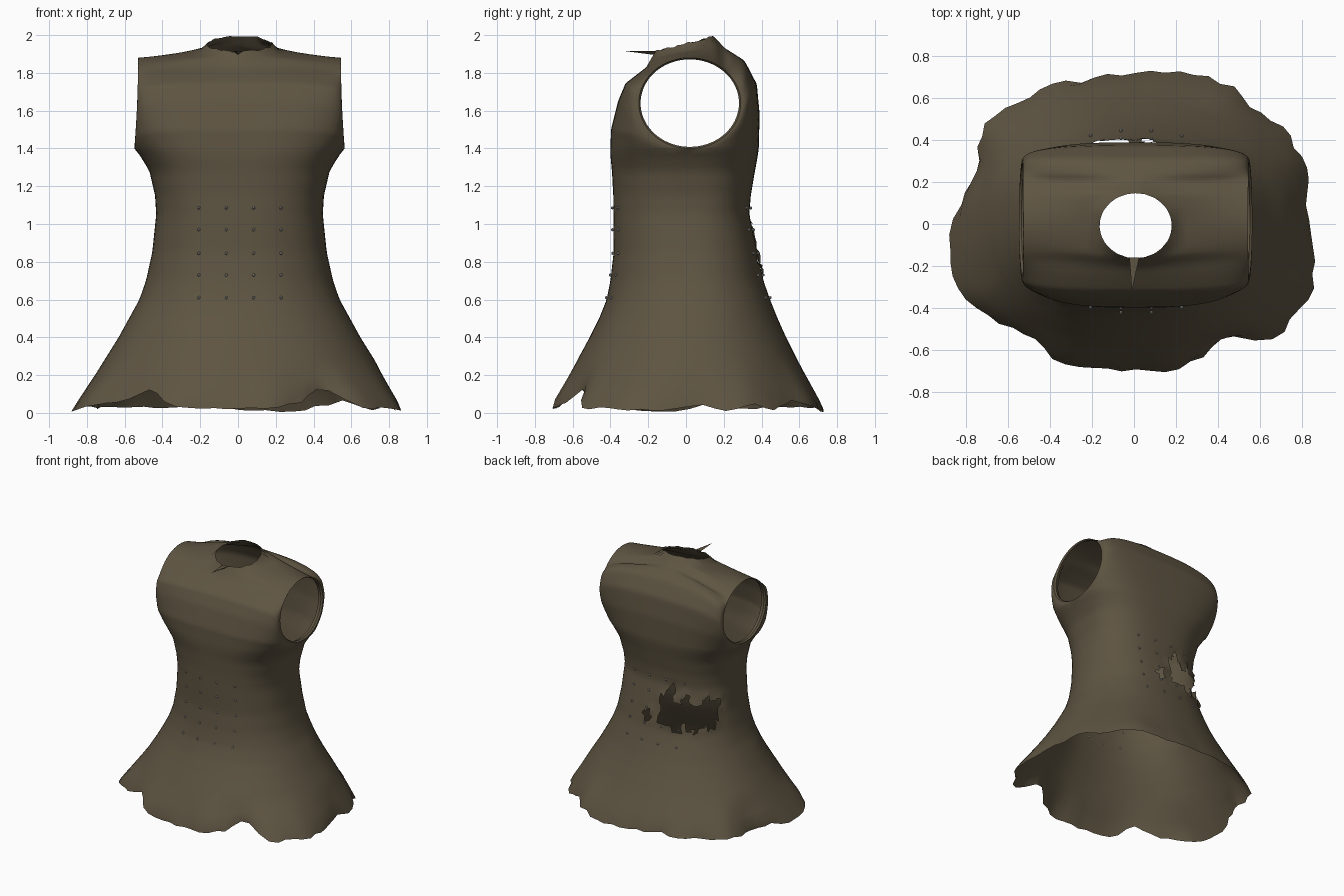
import bpy, bmesh, math, random
from mathutils import Vector

if "Cube" in bpy.data.objects:
    bpy.data.objects.remove(bpy.data.objects["Cube"])

random.seed(4)
M = 40          # columns across each half of the garment
X0 = 0.008      # slight sideways offset


def material(name, rgb):
    m = bpy.data.materials.new(name)
    m.diffuse_color = (*rgb, 1)
    m.use_nodes = True
    m.node_tree.nodes["Principled BSDF"].inputs["Base Color"].default_value = m.diffuse_color
    return m


cloth = material("brown_cloth", (0.112, 0.089, 0.054))
metal = material("grey_metal", (0.36, 0.36, 0.35))


def finish(name, bm, mat, angle=50):
    me = bpy.data.meshes.new(name)
    bm.to_mesh(me)
    bm.free()
    ob = bpy.data.objects.new(name, me)
    bpy.context.collection.objects.link(ob)
    me.materials.append(mat)
    bpy.context.view_layer.objects.active = ob
    ob.select_set(True)
    bpy.ops.object.shade_smooth_by_angle(angle=math.radians(angle))
    ob.select_set(False)
    return ob


def lerp_table(table, t):
    """Linear lookup in rows of (key, values...)."""
    if t <= table[0][0]:
        return table[0][1:]
    for a, b in zip(table, table[1:]):
        if t <= b[0]:
            f = (t - a[0]) / (b[0] - a[0])
            return [p + (q - p) * f for p, q in zip(a[1:], b[1:])]
    return table[-1][1:]


def bulge(u, n):
    return max(0.0, 1 - abs(u) ** n) ** (1 / n)


# height: half width, front depth, back depth, squareness
BODY = [(0.28, .715, -.575, .59, 2.2), (0.4, .64, -.51, .53, 2.2), (0.5, .585, -.46, .485, 2.2),
        (0.6, .53, -.42, .445, 2.3), (0.7, .495, -.40, .41, 2.3), (0.85, .462, -.383, .378, 2.4),
        (1.05, .441, -.385, .335, 2.5), (1.15, .447, -.385, .343, 2.6), (1.28, .477, -.392, .365, 2.7),
        (1.36, .525, -.40, .38, 2.9), (1.40, .557, -.40, .385, 3.0)]
# centre line running up the chest, over the neck and down the back
CENTRE = [(0, -.40, 1.40), (.1, -.397, 1.5), (.2, -.36, 1.65), (.28, -.32, 1.745), (.36, -.21, 1.83),
          (.41, -.165, 1.91), (.5, 0, 1.95), (.58, .145, 2.0), (.62, .2, 1.935), (.7, .31, 1.865),
          (.78, .375, 1.74), (.88, .39, 1.58), (1, .385, 1.40)]
SQUARE = [(0, 3.0), (.27, 3.2), (.38, .9), (.62, .9), (.72, 3.2), (1, 3.0)]
# ragged hem outline: x, y, height
HEM = [(.88, -.1, 0), (.86, -.35, .01), (.67, -.56, .02), (.45, -.54, .13), (.33, -.64, .05), (.2, -.73, .01),
       (0, -.70, .02), (-.2, -.71, .01), (-.36, -.69, .02), (-.45, -.56, .13), (-.6, -.5, .06),
       (-.83, -.37, .02), (-.89, -.1, 0), (-.85, .1, .03), (-.76, .28, .01), (-.72, .48, .03),
       (-.55, .6, .02), (-.25, .70, .03), (0, .73, .01), (.3, .72, 0), (.47, .68, .03), (.57, .56, .06),
       (.7, .48, .01), (.8, .35, .04), (.85, .2, 0), (.83, .08, .04)]
HEM_POLAR = sorted((math.atan2(y, x), math.hypot(x, y), z) for x, y, z in HEM)
HEM_POLAR = ([(a - 2 * math.pi, r, z) for a, r, z in HEM_POLAR[-2:]] + HEM_POLAR
             + [(a + 2 * math.pi, r, z) for a, r, z in HEM_POLAR[:2]])


def body_point(u, z, side):
    w, f, b, n = lerp_table(BODY, z)
    yc = 0.02
    return Vector((X0 + w * u, yc + ((f if side < 0 else b) - yc) * bulge(u, n), z))


def columns():
    """Front columns left to right, then back columns right to left."""
    for k in range(M):
        yield -math.cos(math.pi * k / M), -1
    for k in range(M):
        yield math.cos(math.pi * k / M), 1


def armhole(t):
    a = 2 * math.pi * t
    return (.02 - .27 * math.sin(a), 1.64 - .24 * math.cos(a),
            .537 + .02 * (.5 + .5 * math.cos(a)) ** 2)


bm = bmesh.new()
# skirt and waist: stacked rings, the lowest ones easing into the hem
cols = list(columns())
rings = []
nicks = [random.uniform(0, .03) for _ in cols]
for s in (1, .8, .55, .28):
    ring = []
    for (u, side), nick in zip(cols, nicks):
        p = body_point(u, .28, side)
        r, z = lerp_table(HEM_POLAR, math.atan2(p.y, p.x))
        d = Vector((p.x, p.y, 0)).normalized()
        q = d * (r - nick * (s == 1))
        q.z = z + nick * .5 * (s == 1)
        ring.append(bm.verts.new(p.lerp(q, s ** 1.15 if s < 1 else 1)))
    rings.append(ring)
levels = [.28 + i * 1.12 / 36 for i in range(37)]
for z in levels:
    rings.append([bm.verts.new(body_point(u, z, s)) for u, s in cols])
for a, b in zip(rings, rings[1:]):
    for i in range(2 * M):
        j = (i + 1) % (2 * M)
        bm.faces.new((a[i], a[j], b[j], b[i]))

# chest, shoulders and upper back: one strip draped between the armholes
T = 72
rows = []
for k in range(T + 1):
    t = k / T
    ey, ez, ex = armhole(t)
    cy, cz = lerp_table(CENTRE, t)
    n = lerp_table(SQUARE, t)[0]
    row = []
    for i in range(M + 1):
        u = -math.cos(math.pi * i / M)
        w = bulge(u, n)
        row.append(bm.verts.new((X0 + ex * u, ey + (cy - ey) * w, ez + (cz - ez) * w)))
    rows.append(row)
for a, b in zip(rows, rows[1:]):
    for i in range(M):
        bm.faces.new((a[i], a[i + 1], b[i + 1], b[i]))
bmesh.ops.remove_doubles(bm, verts=bm.verts, dist=.002)


# neck opening: remove the middle and pull the edge onto an oval
def in_neck(c):
    return c.z > 1.85 and ((c.x - X0) / .172) ** 2 + ((c.y + .008) / .155) ** 2 < 1


bmesh.ops.delete(bm, geom=[f for f in bm.faces if in_neck(f.calc_center_median())], context='FACES')
for v in bm.verts:
    if v.is_boundary and v.co.z > 1.86 and abs(v.co.x) < .3 and abs(v.co.y) < .24:
        a = math.atan2((v.co.y + .008) / .155, (v.co.x - X0) / .172)
        v.co.x = X0 + .172 * math.cos(a)
        v.co.y = -.008 + .155 * math.sin(a)
        v.co.z = 1.955 + .04 * math.sin(a) + random.uniform(-.006, .004)


# torn holes at the back of the waist
def in_tear(c):
    if c.y < .02:
        return False
    wob = .022 * math.sin(c.x * 47) + .016 * math.sin(c.x * 101)
    big = -.42 < c.x < -.04 and .74 + wob < c.z < .95 + wob + .1 * max(0, 1 - abs(c.x + .1) / .06)
    small = abs(c.x - .07) / .045 + abs(c.z - .79) / .05 < 1
    return big or small


bmesh.ops.delete(bm, geom=[f for f in bm.faces if in_tear(f.calc_center_median())], context='FACES')
for v in bm.verts:
    if v.is_boundary and .6 < v.co.z < 1.15:
        v.co += Vector((random.uniform(-.012, .012), random.uniform(-.01, .015), random.uniform(-.015, .015)))
bmesh.ops.recalc_face_normals(bm, faces=bm.faces)
finish("tunic_body", bm, cloth)

# folded trim just inside each armhole
for side, label in ((-1, "left"), (1, "right")):
    bm = bmesh.new()
    loops = []
    for inset, scale in ((0, 1), (.012, .965), (.04, 1.0)):
        loop = []
        for k in range(T):
            y, z, x = armhole(k / T)
            loop.append(bm.verts.new((X0 + side * (x - inset), .02 + (y - .02) * scale, 1.64 + (z - 1.64) * scale)))
        loops.append(loop)
    for a, b in zip(loops, loops[1:]):
        for i in range(T):
            j = (i + 1) % T
            bm.faces.new((a[i], a[j], b[j], b[i]))
    bmesh.ops.recalc_face_normals(bm, faces=bm.faces)
    finish("armhole_trim_" + label, bm, cloth)

# loose thread at the front of the collar
bm = bmesh.new()
base = [bm.verts.new(p) for p in ((-.022, -.16, 1.915), (.025, -.16, 1.915), (0, -.165, 1.895))]
tip = bm.verts.new((-.01, -.32, 1.915))
for i in range(3):
    bm.faces.new((base[i], base[(i + 1) % 3], tip))
bmesh.ops.recalc_face_normals(bm, faces=bm.faces)
finish("collar_thread", bm, cloth, 20)

# rows of small studs, front and back
bm = bmesh.new()
for side in (-1, 1):
    for x in (-.207, -.062, .083, .228):
        for z in (.61, .73, .845, .97, 1.085):
            p = body_point((x - X0) / lerp_table(BODY, z)[0], z, side)
            if in_tear(p):
                continue
            made = bmesh.ops.create_icosphere(bm, subdivisions=1, radius=.009)
            bmesh.ops.translate(bm, verts=made["verts"], vec=p + Vector((0, side * .006, 0)))
finish("studs", bm, metal, 20)
